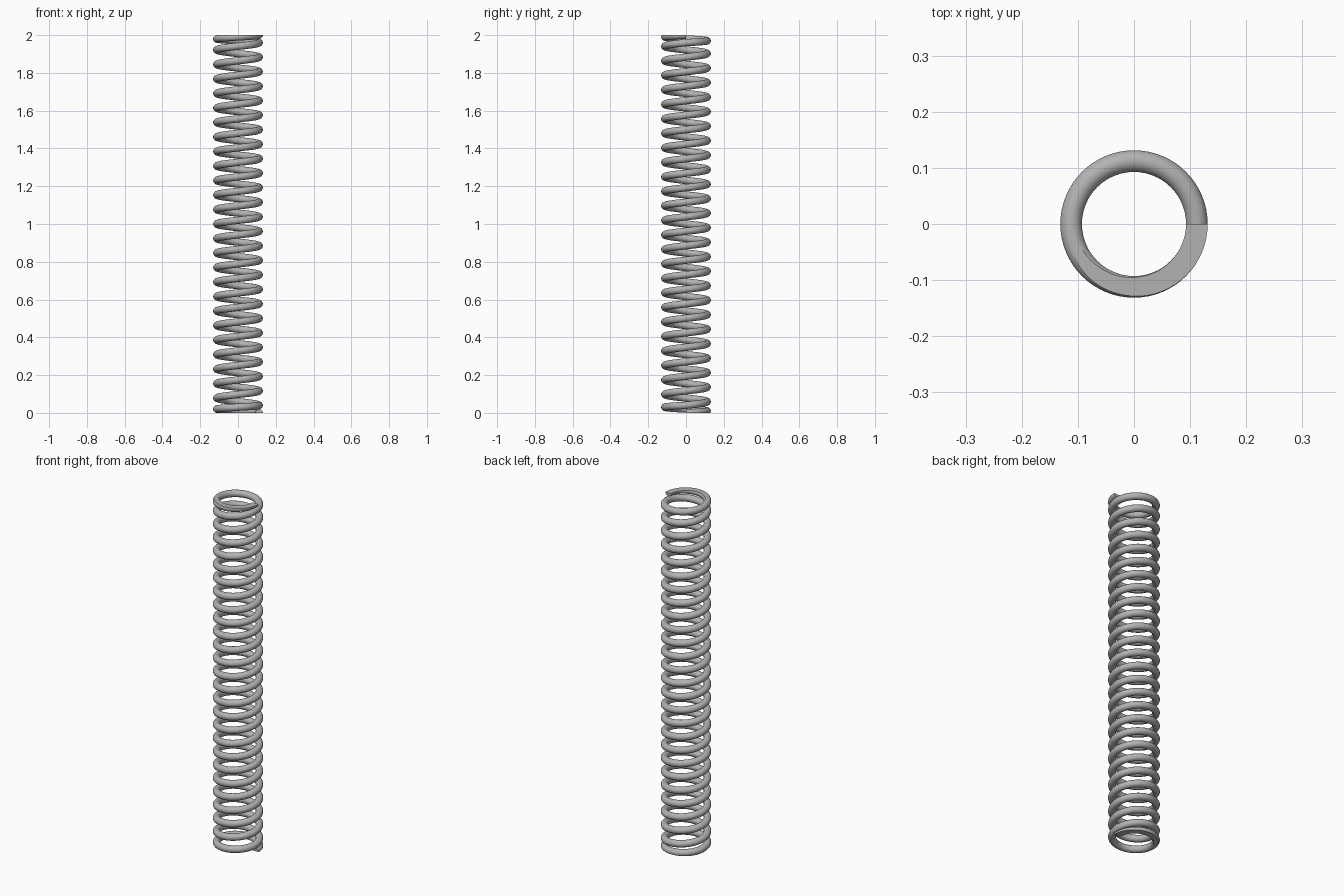
import bpy
import bmesh
from math import cos, sin, tau, radians
from mathutils import Vector

HEIGHT = 2.0
COIL_RADIUS = 0.112
WIRE_RADIUS = 0.0195
ACTIVE_TURNS = 25
END_PITCH = 0.04          # closed coil at each end
PITCH = (HEIGHT - 2 * END_PITCH) / ACTIVE_TURNS
STEPS = 64                # segments per turn
SIDES = 20                # sides of the wire

cube = bpy.data.objects.get("Cube")
if cube:
    bpy.data.objects.remove(cube, do_unlink=True)

steel = bpy.data.materials.new("steel grey")
steel.use_nodes = True
grey = (0.45, 0.45, 0.45, 1)
steel.diffuse_color = grey
steel.node_tree.nodes["Principled BSDF"].inputs["Base Color"].default_value = grey


def height_at(turn):
    """Closed first and last turns, even pitch between them."""
    if turn < 1:
        return END_PITCH * turn
    if turn > ACTIVE_TURNS + 1:
        return HEIGHT - END_PITCH * (ACTIVE_TURNS + 2 - turn)
    return END_PITCH + PITCH * (turn - 1)


# Round wire swept along the helix
bm = bmesh.new()
rings = []
for i in range((ACTIVE_TURNS + 2) * STEPS + 1):
    turn = i / STEPS
    out = Vector((cos(tau * turn), sin(tau * turn), 0))
    centre = out * COIL_RADIUS + Vector((0, 0, height_at(turn)))
    ring = []
    for k in range(SIDES):
        a = tau * (k + 0.5) / SIDES
        offset = out * cos(a) + Vector((0, 0, sin(a)))
        ring.append(bm.verts.new(centre + offset * WIRE_RADIUS))
    rings.append(ring)
for lower, upper in zip(rings, rings[1:]):
    for k in range(SIDES):
        n = (k + 1) % SIDES
        bm.faces.new((lower[k], lower[n], upper[n], upper[k]))
bm.faces.new(rings[0])
bm.faces.new(rings[-1])

# Grind both ends flat
for z, direction in ((0, -1), (HEIGHT, 1)):
    cut = bmesh.ops.bisect_plane(
        bm, geom=bm.verts[:] + bm.edges[:] + bm.faces[:], dist=1e-6,
        plane_co=(0, 0, z), plane_no=(0, 0, direction), clear_outer=True)
    edges = [e for e in cut["geom_cut"] if isinstance(e, bmesh.types.BMEdge)]
    bmesh.ops.holes_fill(bm, edges=edges, sides=0)
bmesh.ops.recalc_face_normals(bm, faces=bm.faces[:])

mesh = bpy.data.meshes.new("coil_spring")
bm.to_mesh(mesh)
bm.free()
mesh.materials.append(steel)
spring = bpy.data.objects.new("coil_spring", mesh)
bpy.context.collection.objects.link(spring)
bpy.ops.object.select_all(action="DESELECT")
spring.select_set(True)
bpy.context.view_layer.objects.active = spring
bpy.ops.object.shade_smooth_by_angle(angle=radians(30))
